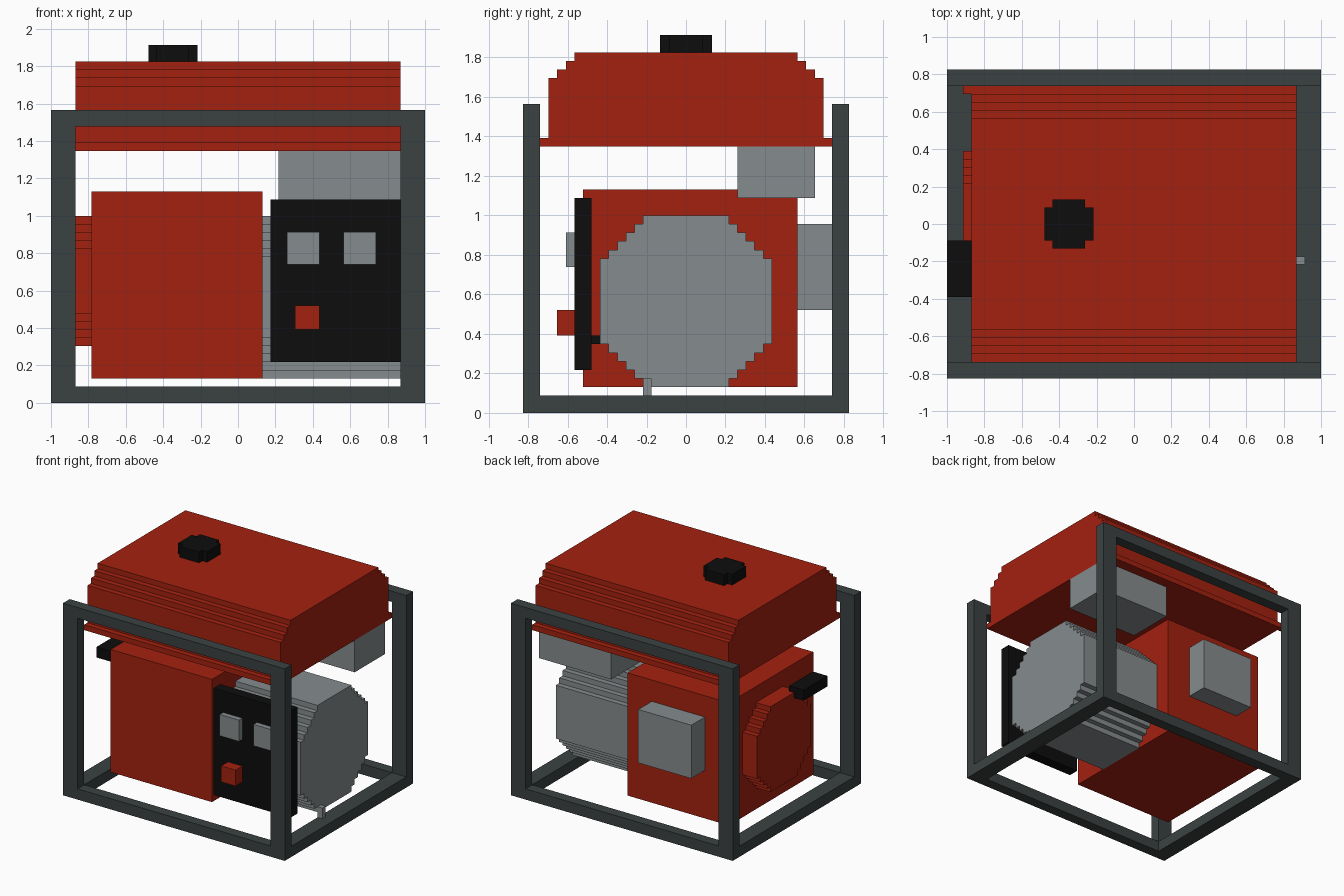
import bpy
import bmesh
from mathutils import Vector

U = 2 / 46  # one grid block; all sizes below are in blocks

cube = bpy.data.objects.get("Cube")
if cube:
    bpy.data.objects.remove(cube)


def material(name, rgb):
    m = bpy.data.materials.new(name)
    m.use_nodes = True
    m.diffuse_color = (*rgb, 1)
    bsdf = next(n for n in m.node_tree.nodes if n.type == 'BSDF_PRINCIPLED')
    bsdf.inputs["Base Color"].default_value = (*rgb, 1)
    return m


RED = material("red paint", (0.37, 0.015, 0.005))
GREY = material("light grey metal", (0.235, 0.26, 0.27))
DARK = material("dark steel", (0.044, 0.053, 0.053))
BLACK = material("black plastic", (0.004, 0.004, 0.004))


def extrude(name, outline, axis, start, end, mat):
    """Extrude a flat outline along x (0) or z (2)."""
    bm = bmesh.new()
    points = [(start, a, b) if axis == 0 else (a, b, start) for a, b in outline]
    face = bm.faces.new([bm.verts.new(Vector(p) * U) for p in points])
    grown = bmesh.ops.extrude_face_region(bm, geom=[face])["geom"]
    shift = Vector((0, 0, 0))
    shift[axis] = (end - start) * U
    bmesh.ops.translate(bm, vec=shift,
                        verts=[g for g in grown if isinstance(g, bmesh.types.BMVert)])
    bmesh.ops.recalc_face_normals(bm, faces=bm.faces)
    mesh = bpy.data.meshes.new(name)
    bm.to_mesh(mesh)
    bm.free()
    mesh.materials.append(mat)
    obj = bpy.data.objects.new(name, mesh)
    bpy.context.collection.objects.link(obj)
    return obj


def box(name, x, y, z, mat):
    outline = [(x[0], y[0]), (x[1], y[0]), (x[1], y[1]), (x[0], y[1])]
    return extrude(name, outline, 2, z[0], z[1], mat)


def stepped_octagon(ca, cb, half, flat):
    """Octagon outline whose slanted sides are one-block stairs."""
    quarter = [(half, flat)]
    for i in range(half - flat):
        quarter += [(half - i - 1, flat + i), (half - i - 1, flat + i + 1)]
    points = []
    for _ in range(4):
        points += quarter
        quarter = [(-b, a) for a, b in quarter]
    return [(ca + a, cb + b) for a, b in points]


# Tubular frame: posts, upper rails front and back, lower rails all round
for side, s in (("right", -1), ("left", 1)):
    x = sorted((20 * s, 23 * s))
    for end, e in (("front", -1), ("back", 1)):
        box(f"{end}_{side}_post", x, sorted((17 * e, 19 * e)), (0, 36), DARK)
    box(f"{side}_lower_rail", x, (-17, 17), (0, 2), DARK)
for end, e in (("front", -1), ("back", 1)):
    y = sorted((17 * e, 19 * e))
    box(f"{end}_lower_rail", (-20, 20), y, (0, 2), DARK)
    box(f"{end}_upper_rail", (-20, 20), y, (34, 36), DARK)

# Fuel tank: flange and stepped shoulders as one profile
half = [(17, 31), (17, 32), (16, 32)]
for i in range(3):
    half += [(16 - i, 39 + i), (15 - i, 39 + i)]
half.append((13, 42))
extrude("fuel_tank", half + [(-y, z) for y, z in reversed(half)], 0, -20, 20, RED)
box("tank_flange_tab", (-21, -20), (16, 17), (31, 32), RED)
extrude("fuel_cap", stepped_octagon(-8, 0, 3, 2), 2, 42, 44, BLACK)

# Engine with recoil starter, grip and rear air filter
box("engine_block", (-18, 3), (-12, 13), (3, 26), RED)
extrude("recoil_starter", stepped_octagon(1, 15, 8, 4), 0, -21, -18, RED)
box("starter_grip", (-23, -20), (-9, -2), (22, 24), BLACK)
box("air_filter", (-13, -2), (13, 17), (12, 22), GREY)

# Alternator, exhaust box and ground pin
extrude("alternator", stepped_octagon(0, 13, 10, 5), 0, 3, 20, GREY)
box("muffler", (5, 20), (6, 15), (25, 31), GREY)
box("ground_pin", (20, 21), (-5, -4), (2, 4), GREY)

# Control panel with two sockets and a switch
box("control_panel", (4, 20), (-13, -11), (5, 25), BLACK)
box("panel_cable", (10, 14), (-11, -10), (8, 9), BLACK)
for name, x in (("right_socket", 6), ("left_socket", 13)):
    box(name, (x, x + 4), (-14, -13), (17, 21), GREY)
box("power_switch", (7, 10), (-15, -13), (9, 12), RED)
